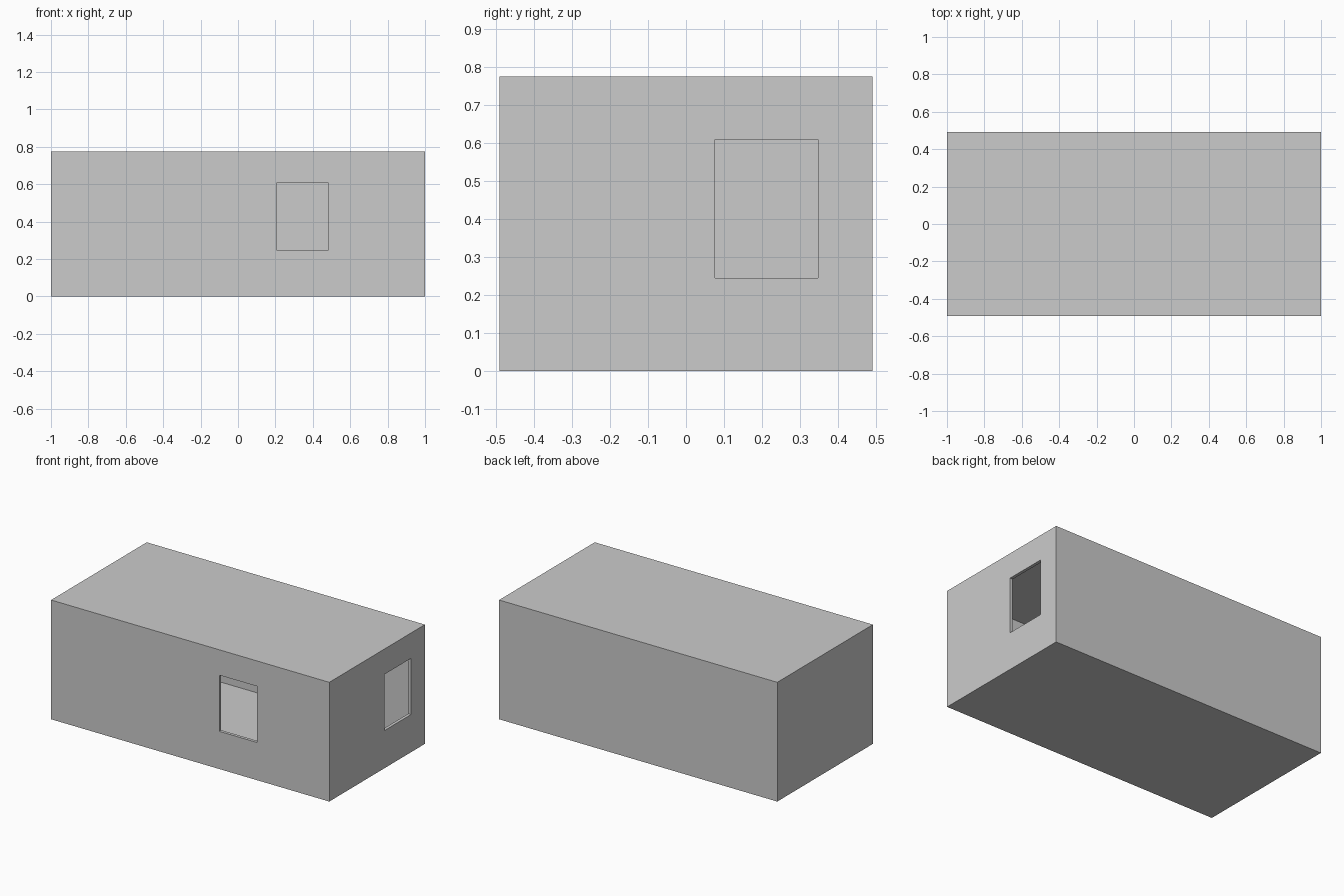
import bpy

if "Cube" in bpy.data.objects:
    bpy.data.objects.remove(bpy.data.objects["Cube"])

L, W, H = 2.0, 0.982, 0.775      # outer length, width, height
T = 0.02                         # wall thickness


def box(name, lo, hi):
    """Axis-aligned box between two corners."""
    bpy.ops.mesh.primitive_cube_add(
        size=1, location=[(a + b) / 2 for a, b in zip(lo, hi)])
    ob = bpy.context.object
    ob.name = name
    ob.scale = [b - a for a, b in zip(lo, hi)]
    bpy.ops.object.transform_apply(location=True, rotation=False, scale=True)
    return ob


def cut(target, cutter):
    """Subtract the cutter from the target and remove it."""
    cutter.hide_render = True
    mod = target.modifiers.new("cut", 'BOOLEAN')
    mod.operation = 'DIFFERENCE'
    mod.solver = 'EXACT'
    mod.object = cutter
    bpy.context.view_layer.objects.active = target
    bpy.ops.object.modifier_apply(modifier=mod.name)
    bpy.data.objects.remove(cutter, do_unlink=True)


x, y = L / 2, W / 2

# Closed room shell: floor, ceiling and four thin walls
room = box("room_shell", (-x, -y, 0), (x, y, H))
cut(room, box("room_cavity", (-x + T, -y + T, T), (x - T, y - T, H - T)))

# Window openings in the front and right walls
cut(room, box("front_window", (0.209, -y - 0.1, 0.245), (0.481, -y + 0.1, 0.61)))
cut(room, box("right_window", (x - 0.1, 0.076, 0.245), (x + 0.1, 0.348, 0.61)))
